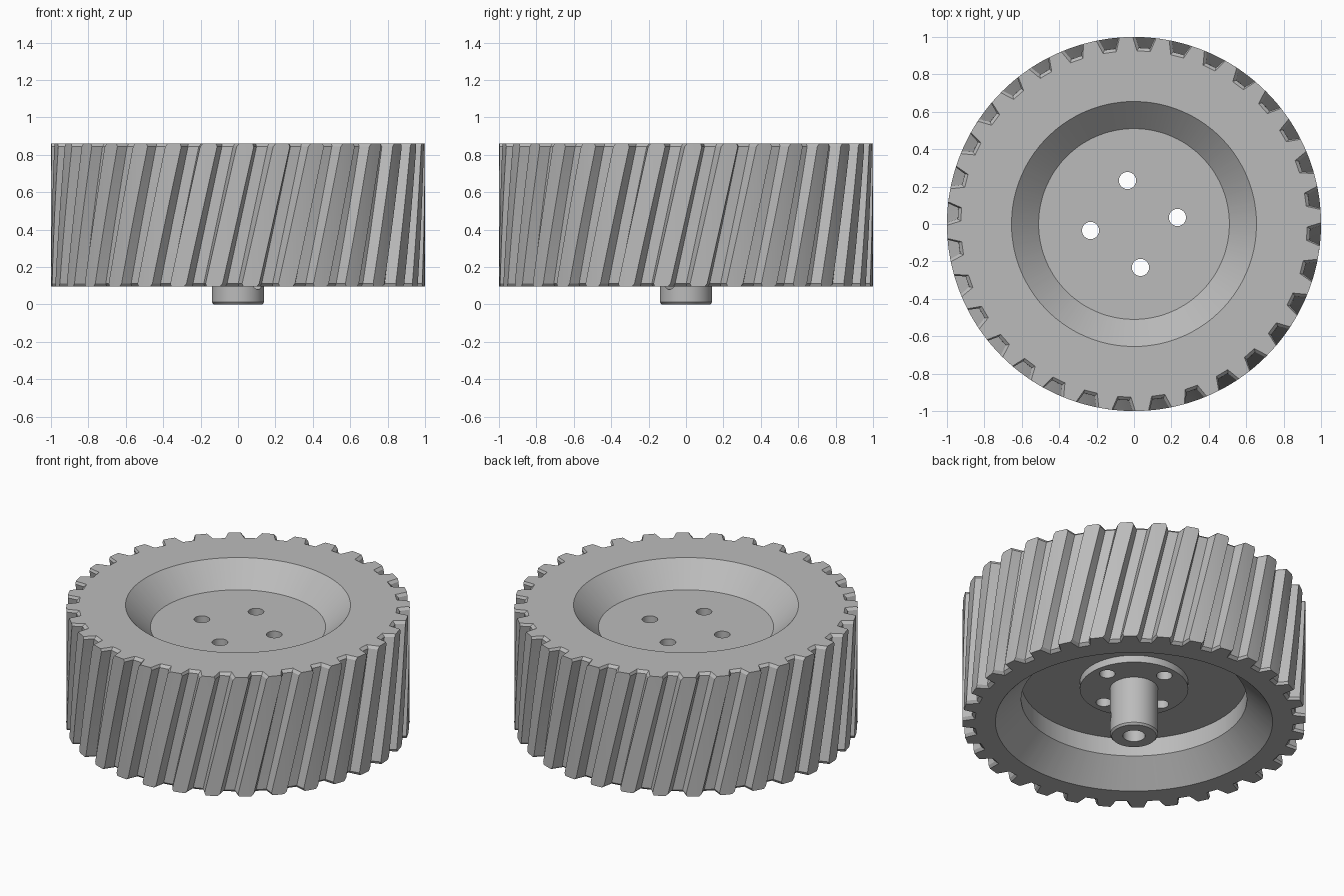
import bpy, bmesh, math
from mathutils import Matrix

if "Cube" in bpy.data.objects:
    bpy.data.objects.remove(bpy.data.objects["Cube"])

TEETH, TWIST, PHASE = 32, 10.0, -3.2     # degrees
Z0, Z1, BEVEL = 0.095, 0.86, 0.016

grey = bpy.data.materials.new("plain grey")
grey.use_nodes = True
grey.diffuse_color = (0.5, 0.5, 0.5, 1)
grey.node_tree.nodes["Principled BSDF"].inputs["Base Color"].default_value = (0.5, 0.5, 0.5, 1)


def finish(name, bm):
    bmesh.ops.recalc_face_normals(bm, faces=bm.faces)
    mesh = bpy.data.meshes.new(name)
    bm.to_mesh(mesh)
    bm.free()
    mesh.materials.append(grey)
    ob = bpy.data.objects.new(name, mesh)
    bpy.context.collection.objects.link(ob)
    return ob


def loft(name, rings):
    """Skin equal-length rings of points and cap both ends."""
    bm = bmesh.new()
    rows = [[bm.verts.new(p) for p in ring] for ring in rings]
    n = len(rows[0])
    for a, b in zip(rows, rows[1:]):
        for i in range(n):
            j = (i + 1) % n
            bm.faces.new((a[i], a[j], b[j], b[i]))
    bm.faces.new(rows[0])
    bm.faces.new(rows[-1])
    return finish(name, bm)


def polar(r, deg, z):
    a = math.radians(deg)
    return (r * math.cos(a), r * math.sin(a), z)


def tread_ring(z, turn, grow=0.0, radius=None):
    """One slice of the toothed rim; a given radius makes it a plain circle."""
    wide, narrow = 3.0 + 0.6 * grow, 1.8 + 0.4 * grow
    floor = 0.943 - 0.017 * grow
    land = 360 / TEETH - 2 * wide
    cut = [(-wide, 1), (-narrow, floor), (narrow, floor), (wide, 1)]
    cut += [(wide + land * k / 3, 1) for k in (1, 2)]
    return [polar(radius or r, t * 360 / TEETH + PHASE + turn + a, z)
            for t in range(TEETH) for a, r in cut]


def circle_ring(r, z, n=64):
    return [polar(r, i * 360 / n, z) for i in range(n)]


# Wheel body: dished underside, twisted tread, dished top
rings = [tread_ring(0.36, -TWIST, 0, 0.657),
         tread_ring(0.245, -TWIST, 0, 0.657),
         tread_ring(Z0, -TWIST, 0, 0.807),
         tread_ring(Z0, -TWIST, 1)]
STEPS = 12
for k in range(STEPS + 1):
    z = Z0 + BEVEL + (Z1 - Z0 - 2 * BEVEL) * k / STEPS
    rings.append(tread_ring(z, TWIST * (z - Z1) / (Z1 - Z0)))
rings += [tread_ring(Z1, 0, 1),
          tread_ring(Z1, 0, 0, 0.655),
          tread_ring(0.72, 0, 0, 0.51)]
wheel = loft("wheel_body", rings)

# Mounting hub: blind bore, chamfered shaft, flange
profile = [(0.065, 0.26), (0.065, 0), (0.13, 0), (0.14, 0.012),
           (0.14, 0.315), (0.316, 0.315), (0.316, 0.365)]
hub = loft("mounting_hub", [circle_ring(r, z) for r, z in profile])


def cylinder_cutter(r, depth, matrix):
    bm = bmesh.new()
    bmesh.ops.create_cone(bm, cap_ends=True, segments=32, radius1=r, radius2=r,
                          depth=depth, matrix=matrix)
    return finish("hole_cutter", bm)


def drill(ob, cutter):
    mod = ob.modifiers.new("drill", "BOOLEAN")
    mod.operation, mod.solver, mod.object = "DIFFERENCE", "EXACT", cutter
    bpy.context.view_layer.objects.active = ob
    bpy.ops.object.modifier_apply(modifier=mod.name)


# Four bolt holes through the wheel and flange
for k in range(4):
    spot = polar(0.235, 8.5 + 90 * k, 0.5)
    cutter = cylinder_cutter(0.046, 1.2, Matrix.Translation(spot))
    drill(wheel, cutter)
    drill(hub, cutter)
    bpy.data.objects.remove(cutter)

# Set screw hole in the side of the shaft
turn = Matrix.Rotation(math.radians(-40), 4, "Z") @ Matrix.Rotation(math.pi / 2, 4, "Y")
cutter = cylinder_cutter(0.04, 0.15, Matrix.Translation(polar(0.12, -40, 0.12)) @ turn)
drill(hub, cutter)
bpy.data.objects.remove(cutter)

# Smooth round walls, crisp edges
for ob in (wheel, hub):
    bpy.ops.object.select_all(action="DESELECT")
    ob.select_set(True)
    bpy.context.view_layer.objects.active = ob
    bpy.ops.object.shade_smooth_by_angle(angle=math.radians(25))
